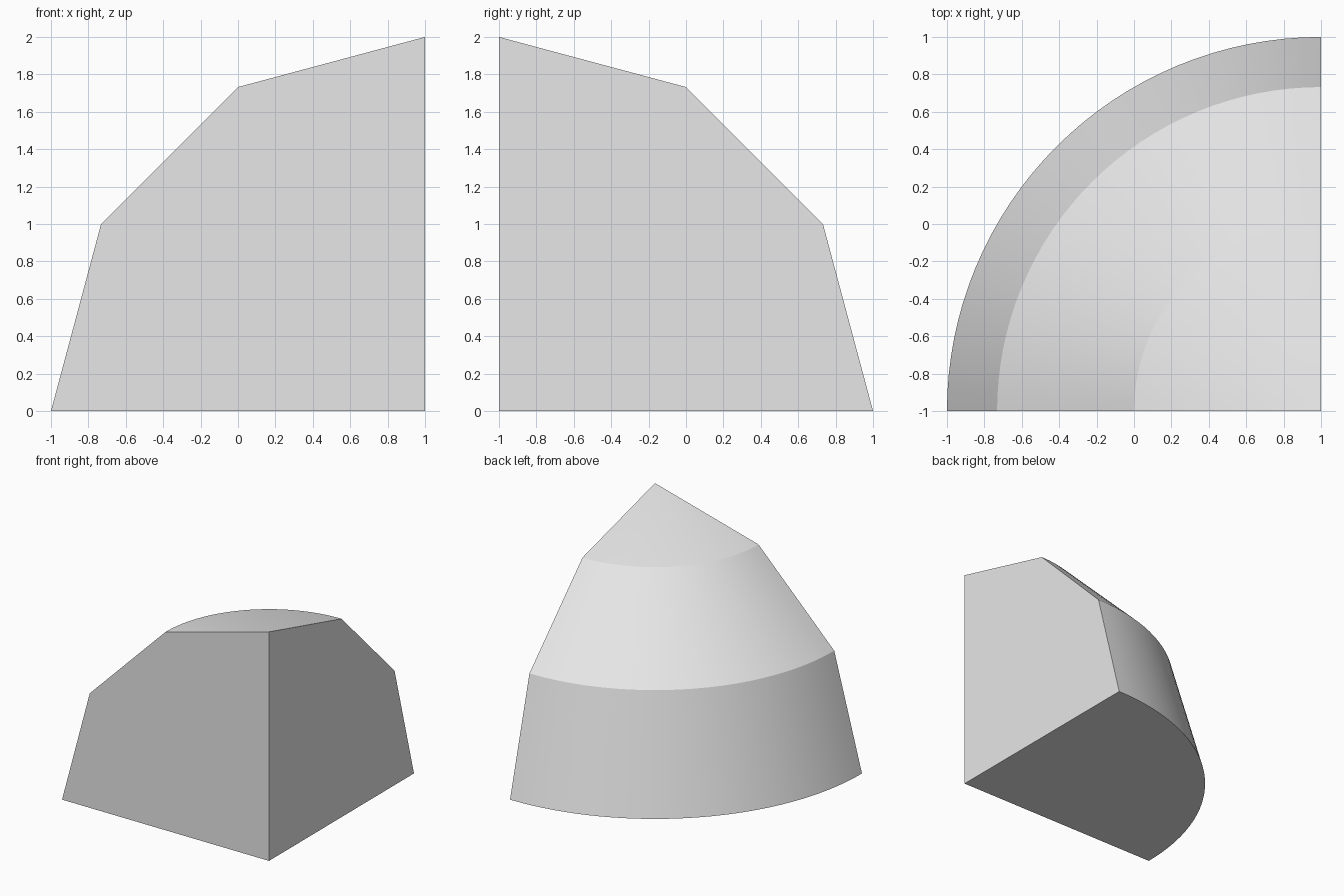
import bpy, bmesh
from math import sin, cos, pi, radians
from mathutils import Vector

cube = bpy.data.objects.get("Cube")
if cube:
    bpy.data.objects.remove(cube, do_unlink=True)

# Plain grey material
grey = bpy.data.materials.new("light grey")
grey.use_nodes = True
colour = (0.8, 0.8, 0.8, 1)
grey.diffuse_color = colour
grey.node_tree.nodes["Principled BSDF"].inputs["Base Color"].default_value = colour

RADIUS, RINGS, STEPS = 2, 3, 32
axis = Vector((1, -1, 0))

bm = bmesh.new()
# Stacked quarter rings, in equal angular steps up the dome
rings = []
for i in range(RINGS):
    lift = pi / 2 * i / RINGS
    ring = []
    for j in range(STEPS + 1):
        turn = pi / 2 + pi / 2 * j / STEPS
        r = RADIUS * cos(lift)
        ring.append(bm.verts.new(axis + Vector((r * cos(turn), r * sin(turn), RADIUS * sin(lift)))))
    rings.append(ring)
apex = bm.verts.new(axis + Vector((0, 0, RADIUS)))
corner = bm.verts.new(axis)

# Curved outer bands and the cone cap
for low, high in zip(rings, rings[1:]):
    for j in range(STEPS):
        bm.faces.new((low[j], low[j + 1], high[j + 1], high[j]))
for j in range(STEPS):
    bm.faces.new((rings[-1][j], rings[-1][j + 1], apex))

# Two flat cut sides and the flat base
for end in (0, -1):
    bm.faces.new([corner] + [ring[end] for ring in rings] + [apex])
bm.faces.new([corner] + rings[0])
bmesh.ops.recalc_face_normals(bm, faces=bm.faces)

mesh = bpy.data.meshes.new("quarter_dome")
bm.to_mesh(mesh)
bm.free()
mesh.materials.append(grey)
dome = bpy.data.objects.new("quarter_dome", mesh)
bpy.context.collection.objects.link(dome)

# Smooth around the curve, crisp between bands
bpy.context.view_layer.objects.active = dome
dome.select_set(True)
bpy.ops.object.shade_smooth_by_angle(angle=radians(25))
